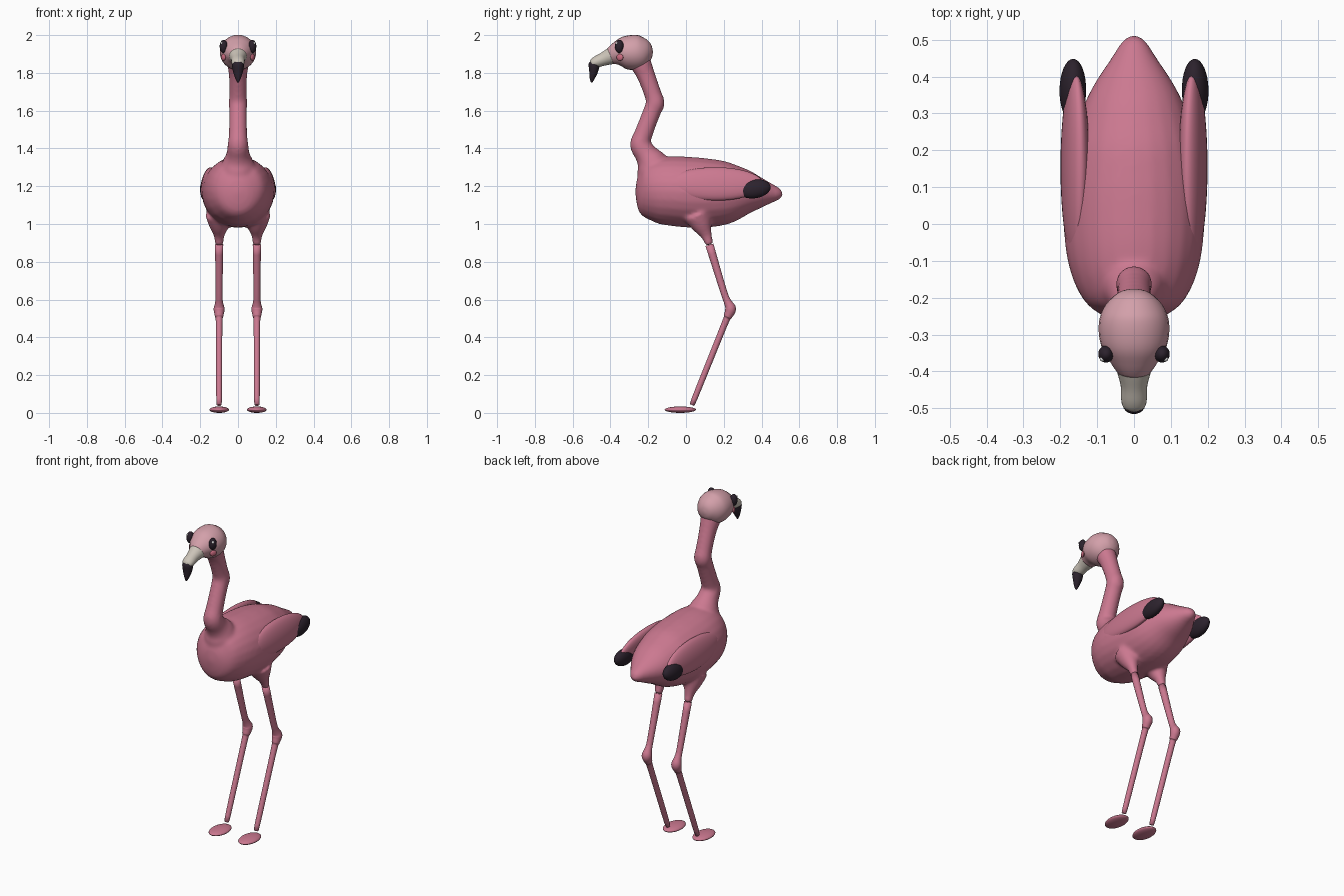
import bpy, bmesh, math
from mathutils import Vector, Matrix

if "Cube" in bpy.data.objects:
    bpy.data.objects.remove(bpy.data.objects["Cube"])


def material(name, colour):
    m = bpy.data.materials.new(name)
    m.use_nodes = True
    m.diffuse_color = (*colour, 1)
    m.node_tree.nodes["Principled BSDF"].inputs["Base Color"].default_value = (*colour, 1)
    return m


PINK = material("feather pink", (0.60, 0.19, 0.28))
PALE = material("pale pink", (0.65, 0.35, 0.40))
CREAM = material("beak cream", (0.60, 0.55, 0.48))
BLACK = material("soft black", (0.025, 0.016, 0.026))
CHEEK = material("cheek pink", (0.60, 0.15, 0.22))
WHITE = material("eye white", (0.9, 0.9, 0.9))


def catmull(points, steps):
    """Smooth a list of (y, z, width, depth) stations."""
    pts = [Vector(p if len(p) == 4 else (*p, p[-1])) for p in points]
    pts = [pts[0]] + pts + [pts[-1]]
    out = []
    for a, b, c, d in zip(pts, pts[1:], pts[2:], pts[3:]):
        for i in range(steps):
            t = i / steps
            out.append(0.5 * (2 * b + (c - a) * t + (2 * a - 5 * b + 4 * c - d) * t * t
                              + (3 * b - a - 3 * c + d) * t ** 3))
    return out + [pts[-1]]


def add_loft(bm, points, x=0, steps=4, sides=24):
    """Elliptical tube along a path in the plane at x."""
    path = catmull(points, steps)
    rings = []
    for i, p in enumerate(path):
        q, r = path[max(i - 1, 0)], path[min(i + 1, len(path) - 1)]
        tangent = Vector((0, r[0] - q[0], r[1] - q[1])).normalized()
        side = Vector((1, 0, 0))
        up = side.cross(tangent)
        centre = Vector((x, p[0], p[1]))
        rings.append([bm.verts.new(centre + side * max(p[2], 0.002) * math.cos(a)
                                   + up * max(p[3], 0.002) * math.sin(a))
                      for a in (math.tau * k / sides for k in range(sides))])
    for a, b in zip(rings, rings[1:]):
        for k in range(sides):
            n = (k + 1) % sides
            bm.faces.new((a[k], a[n], b[n], b[k]))
    bm.faces.new(rings[0][::-1])
    bm.faces.new(rings[-1])


def finish(bm, name, mat):
    bmesh.ops.recalc_face_normals(bm, faces=bm.faces)
    for f in bm.faces:
        f.smooth = True
    mesh = bpy.data.meshes.new(name)
    bm.to_mesh(mesh)
    bm.free()
    mesh.materials.append(mat)
    obj = bpy.data.objects.new(name, mesh)
    bpy.context.collection.objects.link(obj)
    return obj


def loft(name, mat, points, x=0):
    bm = bmesh.new()
    add_loft(bm, points, x)
    return finish(bm, name, mat)


def ellipsoid(name, mat, centre, radii, tilt=(0, 0, 0)):
    bm = bmesh.new()
    bmesh.ops.create_uvsphere(bm, u_segments=32, v_segments=16, radius=1)
    turn = Matrix.Rotation(tilt[2], 4, "Z") @ Matrix.Rotation(tilt[1], 4, "Y") @ Matrix.Rotation(tilt[0], 4, "X")
    bm.transform(Matrix.Translation(centre) @ turn @ Matrix.Diagonal((*radii, 1)))
    return finish(bm, name, mat)


# Body, neck and thighs, blended into one skin
BODY = [(-0.268, 1.17, 0.01), (-0.255, 1.17, 0.07, 0.085), (-0.22, 1.17, 0.125, 0.14),
        (-0.16, 1.175, 0.162, 0.172), (-0.08, 1.175, 0.184, 0.184), (0.02, 1.168, 0.192, 0.187),
        (0.12, 1.164, 0.188, 0.182), (0.22, 1.165, 0.172, 0.165), (0.31, 1.168, 0.142, 0.127),
        (0.38, 1.165, 0.108, 0.09), (0.45, 1.162, 0.062, 0.053), (0.49, 1.16, 0.037, 0.033),
        (0.51, 1.16, 0.018, 0.016)]
NECK = [(-0.15, 1.2, 0.1), (-0.175, 1.31, 0.088), (-0.208, 1.365, 0.063), (-0.242, 1.42, 0.055),
        (-0.226, 1.475, 0.049), (-0.18, 1.595, 0.047), (-0.163, 1.64, 0.05), (-0.176, 1.69, 0.046),
        (-0.213, 1.79, 0.049), (-0.245, 1.86, 0.06)]
LEG = [(0.06, 1.05, 0.075), (0.085, 0.99, 0.053), (0.108, 0.94, 0.03), (0.124, 0.89, 0.022),
       (0.2, 0.64, 0.018), (0.222, 0.585, 0.021), (0.236, 0.55, 0.029), (0.221, 0.51, 0.022),
       (0.2, 0.46, 0.017), (0.045, 0.075, 0.015), (0.038, 0.056, 0.008)]
bm = bmesh.new()
add_loft(bm, BODY)
add_loft(bm, NECK)
for x in (-0.1, 0.1):
    add_loft(bm, LEG[:4], x)
body = finish(bm, "body_and_neck", PINK)
remesh = body.modifiers.new("Blend", "REMESH")
remesh.mode = "VOXEL"
remesh.voxel_size = 0.01
remesh.use_smooth_shade = True
smooth = body.modifiers.new("Soften", "SMOOTH")
smooth.factor = 0.5
smooth.iterations = 8

# Head and hooked beak
loft("head", PALE, [(-0.176, 1.91, 0.008), (-0.184, 1.91, 0.038), (-0.21, 1.91, 0.07),
                    (-0.245, 1.908, 0.09), (-0.285, 1.908, 0.096, 0.093), (-0.33, 1.907, 0.089, 0.084),
                    (-0.368, 1.9, 0.068, 0.062), (-0.4, 1.888, 0.046, 0.044)])
loft("beak", CREAM, [(-0.38, 1.896, 0.053, 0.048), (-0.405, 1.886, 0.045, 0.043),
                     (-0.44, 1.872, 0.036, 0.035), (-0.475, 1.858, 0.035, 0.03),
                     (-0.497, 1.85, 0.029, 0.022), (-0.506, 1.847, 0.012)])
loft("beak_tip", BLACK, [(-0.484, 1.862, 0.015), (-0.486, 1.848, 0.031, 0.029), (-0.489, 1.81, 0.027, 0.024),
                         (-0.497, 1.77, 0.014, 0.013), (-0.5, 1.75, 0.004)])

# Paired parts
for label, s in (("left", 1), ("right", -1)):
    loft(label + "_leg", PINK, LEG[3:], 0.1 * s)
    ellipsoid(label + "_foot", PINK, (0.1 * s, -0.03, 0.017), (0.052, 0.083, 0.017))
    ellipsoid(label + "_wing", PINK, (0.16 * s, 0.155, 1.212), (0.036, 0.255, 0.09),
              (0, -0.2 * s, 0))
    ellipsoid(label + "_wing_tip", BLACK, (0.166 * s, 0.363, 1.186), (0.036, 0.086, 0.05),
              (0.15, -0.1 * s, 0))
    ellipsoid(label + "_eye", BLACK, (0.076 * s, -0.353, 1.94), (0.021, 0.023, 0.035))
    ellipsoid(label + "_eye_glint", WHITE, (0.086 * s, -0.366, 1.957), (0.007, 0.007, 0.008))
    ellipsoid(label + "_cheek", CHEEK, (0.077 * s, -0.35, 1.882), (0.009, 0.02, 0.018),
              (0, 0, -0.5 * s))
